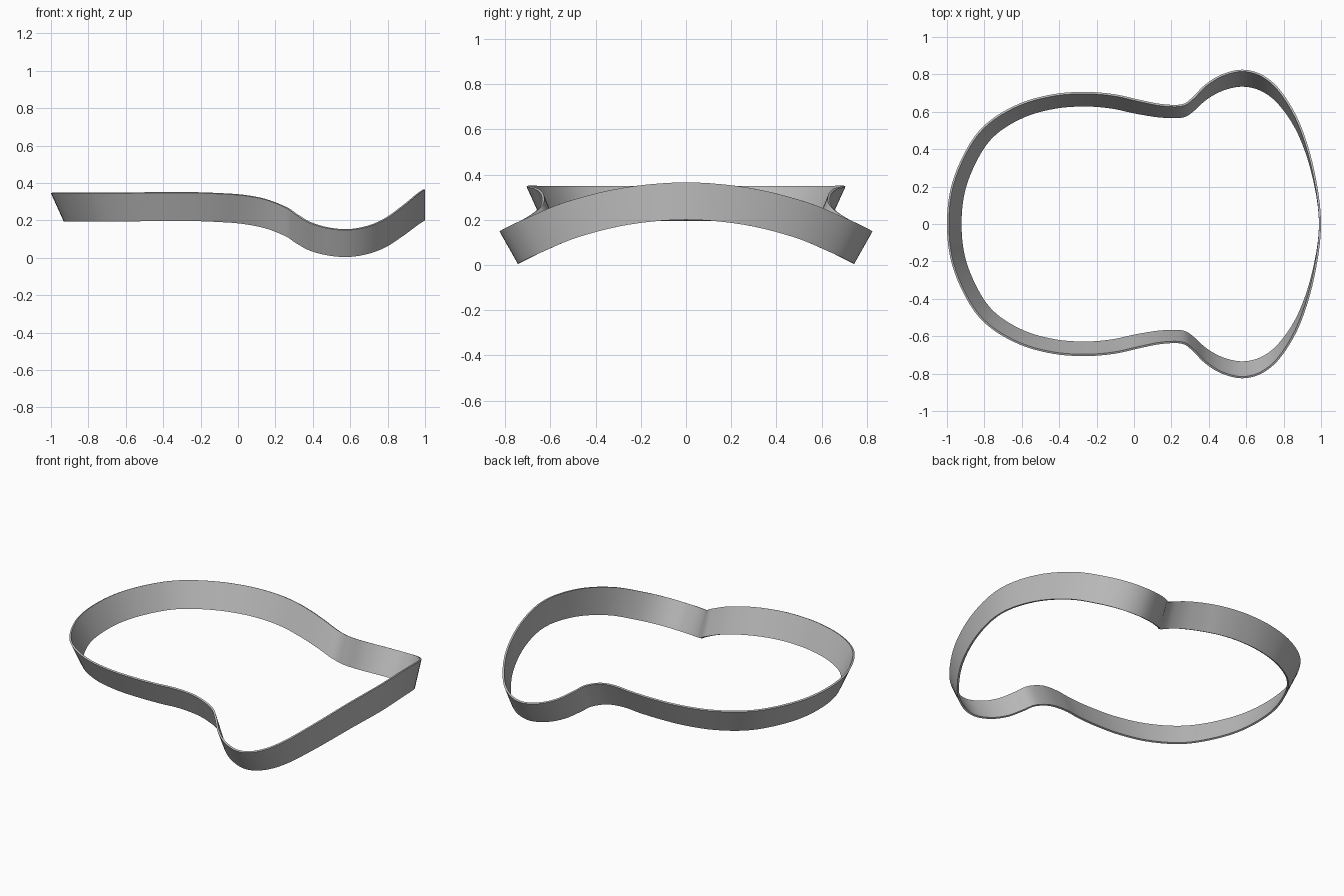
import bpy
import bmesh
from mathutils import Vector

default_cube = bpy.data.objects.get("Cube")
if default_cube:
    bpy.data.objects.remove(default_cube, do_unlink=True)

BAND_HEIGHT = 0.165     # height of the front, measured towards the bend axis
BEND_AXIS_Z = -1.315    # the front bends around this axis along x
BACK_INSET = 0.068      # how far the back leans in
BACK_DROP = 0.15
THICKNESS = 0.011
STEPS = 5               # spline steps between two control points

# Upper rim on one side, from the middle of the back to the middle of the front
half_rim = [Vector(p) for p in (
    (-1, 0, .345), (-.975, .21, .345), (-.89, .41, .345), (-.78, .545, .345),
    (-.61, .645, .345), (-.425, .695, .347), (-.25, .706, .347), (-.1, .693, .342),
    (.03, .664, .333), (.15, .641, .31), (.255, .64, .268), (.31, .675, .23),
    (.38, .745, .188), (.47, .8, .16), (.58, .825, .148), (.69, .795, .165),
    (.79, .705, .207), (.89, .53, .279), (.965, .28, .341), (1, 0, .365),
)]
mirrored_half = [Vector((p.x, -p.y, p.z)) for p in reversed(half_rim[1:-1])]
rim_points = half_rim + mirrored_half


def smooth_loop(points, steps):
    """Closed spline through all points."""
    result = []
    count = len(points)
    for i in range(count):
        a, b, c, d = (points[(i + k) % count] for k in (-1, 0, 1, 2))
        for step in range(steps):
            t = step / steps
            linear = (c - a) * t
            square = (2 * a - 5 * b + 4 * c - d) * t ** 2
            cubic = (3 * b - a - 3 * c + d) * t ** 3
            result.append(b + (linear + square + cubic) / 2)
    return result


def lower_point(point, tangent):
    """Lower rim: straight inward lean at the back, radial drop at the front."""
    inward = Vector((tangent.y, -tangent.x, 0)).normalized()
    back = inward * BACK_INSET - Vector((0, 0, BACK_DROP))
    radial = Vector((0, point.y, point.z - BEND_AXIS_Z)).normalized()
    front = -radial * BAND_HEIGHT
    blend = min(max(point.x / 0.2, 0), 1)
    return point + back.lerp(front, blend)


# Curved band
upper = smooth_loop(rim_points, STEPS)
count = len(upper)
lower = [lower_point(p, upper[(i + 1) % count] - upper[i - 1])
         for i, p in enumerate(upper)]

bm = bmesh.new()
top_verts = [bm.verts.new(p) for p in upper]
low_verts = [bm.verts.new(p) for p in lower]
for i in range(count):
    j = (i + 1) % count
    bm.faces.new((top_verts[i], top_verts[j], low_verts[j], low_verts[i]))
mesh = bpy.data.meshes.new("curved_band")
bm.to_mesh(mesh)
bm.free()

band = bpy.data.objects.new("curved_band", mesh)
bpy.context.collection.objects.link(band)

# Thin wall
wall = band.modifiers.new("wall_thickness", "SOLIDIFY")
wall.thickness = THICKNESS
wall.offset = -1

# Plain grey material
grey = bpy.data.materials.new("light_grey")
grey.use_nodes = True
colour = (0.5, 0.5, 0.5, 1)
grey.diffuse_color = colour
grey.node_tree.nodes["Principled BSDF"].inputs["Base Color"].default_value = colour
mesh.materials.append(grey)

# Apply the wall, then smooth the sides and keep the rims crisp
bpy.ops.object.select_all(action="DESELECT")
band.select_set(True)
bpy.context.view_layer.objects.active = band
bpy.ops.object.modifier_apply(modifier=wall.name)
bpy.ops.object.shade_smooth_by_angle()
